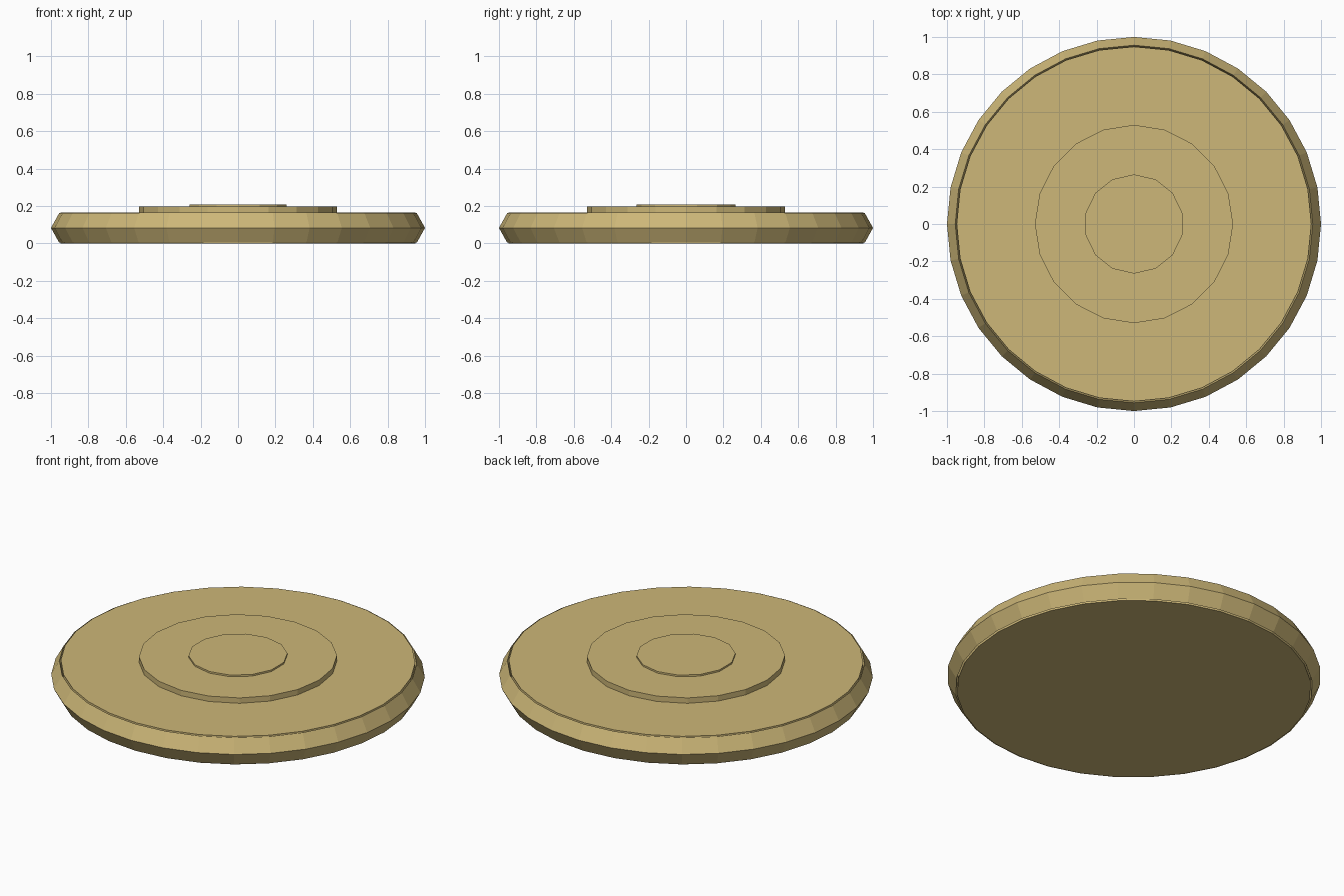
import bpy, bmesh, math

if "Cube" in bpy.data.objects:
    bpy.data.objects.remove(bpy.data.objects["Cube"])

gold = bpy.data.materials.new("pale_gold")
gold.diffuse_color = (0.61, 0.474, 0.188, 1.0)
gold.use_nodes = True
gold.node_tree.nodes["Principled BSDF"].inputs["Base Color"].default_value = gold.diffuse_color


def lathe(name, sides, profile, capped=True):
    """Spin a (radius, height) profile into a faceted solid, one vertex on +y."""
    bm = bmesh.new()
    rings = []
    for r, z in profile:
        rings.append([bm.verts.new((r * math.sin(2 * math.pi * i / sides),
                                    r * math.cos(2 * math.pi * i / sides), z))
                      for i in range(sides)])
    pairs = list(zip(rings, rings[1:]))
    if capped:
        bm.faces.new(rings[0])
        bm.faces.new(rings[-1])
    else:
        pairs.append((rings[-1], rings[0]))
    for a, b in pairs:
        for i in range(sides):
            j = (i + 1) % sides
            bm.faces.new((a[i], a[j], b[j], b[i]))
    bmesh.ops.recalc_face_normals(bm, faces=bm.faces)
    mesh = bpy.data.meshes.new(name)
    bm.to_mesh(mesh)
    bm.free()
    mesh.materials.append(gold)
    obj = bpy.data.objects.new(name, mesh)
    bpy.context.collection.objects.link(obj)
    return obj


# Main flat disc
lathe("disc", 32, [(0.948, 0.0), (0.948, 0.166)])
# Pointed rim around the disc edge
lathe("rim", 32, [(0.93, 0.083), (0.956, 0.004), (1.0, 0.083), (0.956, 0.162)], capped=False)
# Raised steps in the middle
lathe("middle_step", 20, [(0.53, 0.15), (0.53, 0.198)])
lathe("centre_step", 14, [(0.265, 0.18), (0.265, 0.208)])
